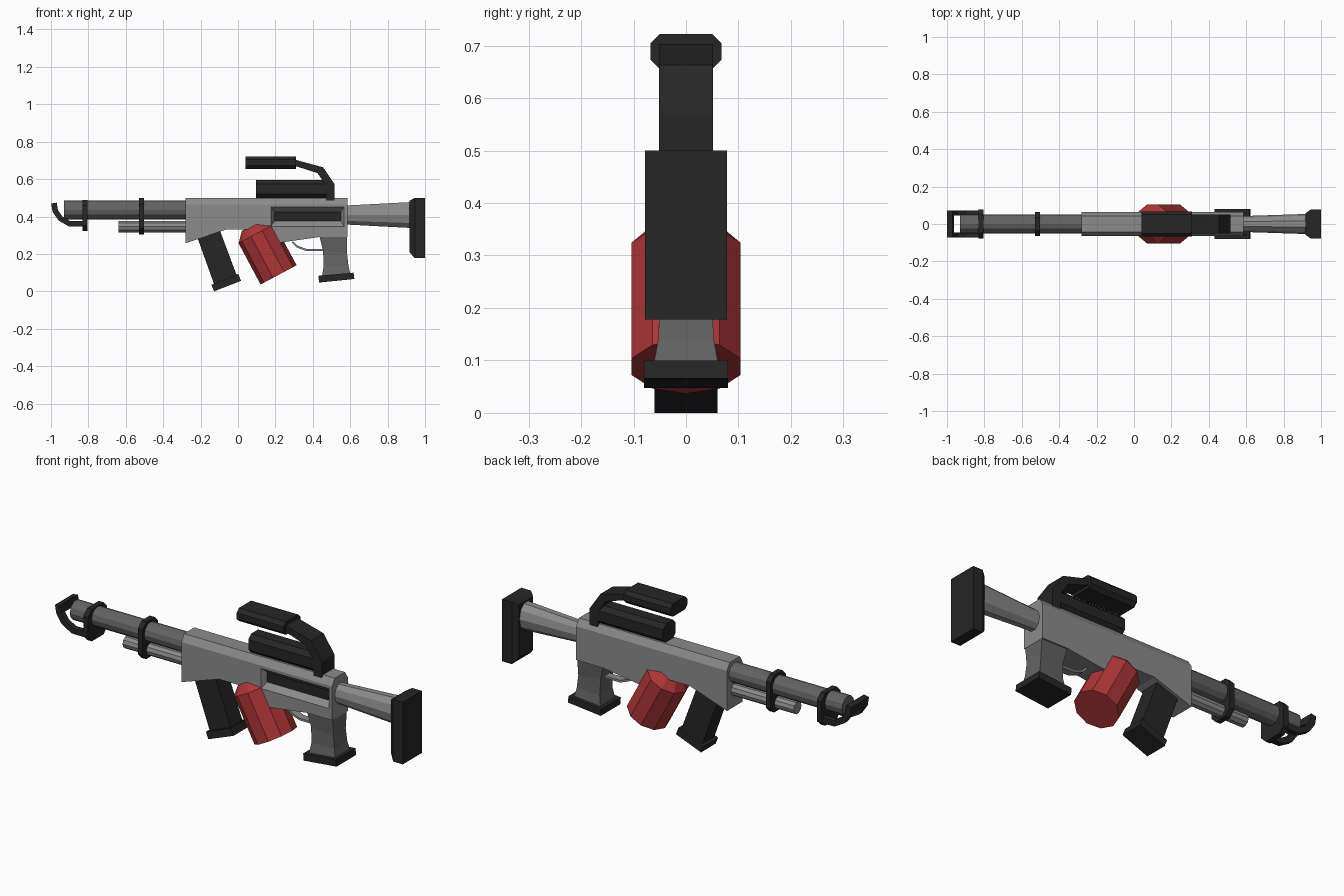
import bpy, bmesh, math
from mathutils import Vector

if "Cube" in bpy.data.objects:
    bpy.data.objects.remove(bpy.data.objects["Cube"])


def material(name, r, g, b):
    m = bpy.data.materials.new(name)
    m.diffuse_color = (r, g, b, 1)
    m.use_nodes = True
    m.node_tree.nodes["Principled BSDF"].inputs["Base Color"].default_value = m.diffuse_color
    return m


LIGHT = material("light_grey", 0.26, 0.26, 0.26)
MID = material("mid_grey", 0.125, 0.125, 0.125)
BLACK = material("near_black", 0.019, 0.019, 0.019)
RED = material("red", 0.42, 0.036, 0.038)


def loft(name, rings, mat):
    """Skin a list of equal-length point rings and cap both ends."""
    bm = bmesh.new()
    vr = [[bm.verts.new(p) for p in ring] for ring in rings]
    n = len(vr[0])
    for a, b in zip(vr, vr[1:]):
        for i in range(n):
            j = (i + 1) % n
            bm.faces.new((a[i], a[j], b[j], b[i]))
    bm.faces.new(vr[0])
    bm.faces.new(vr[-1])
    bmesh.ops.recalc_face_normals(bm, faces=bm.faces)
    me = bpy.data.meshes.new(name)
    bm.to_mesh(me)
    bm.free()
    me.materials.append(mat)
    ob = bpy.data.objects.new(name, me)
    bpy.context.collection.objects.link(ob)
    return ob


def side_prism(name, profile, y0, y1, mat):
    """Extrude an x-z profile between two y values."""
    return loft(name, [[(x, y, z) for x, z in profile] for y in (y0, y1)], mat)


def octagon(x, hy, z0, z1, c):
    """Chamfered rectangle in the y-z plane."""
    return [(x, -hy + c, z0), (x, hy - c, z0), (x, hy, z0 + c), (x, hy, z1 - c),
            (x, hy - c, z1), (x, -hy + c, z1), (x, -hy, z1 - c), (x, -hy, z0 + c)]


def oct_bar(name, x0, x1, hy, z0, z1, c, mat):
    return loft(name, [octagon(x, hy, z0, z1, c) for x in (x0, x1)], mat)


def ellipse(x, ry, rz, z, n):
    return [(x, ry * math.cos(2 * math.pi * i / n), z + rz * math.sin(2 * math.pi * i / n))
            for i in range(n)]


def strip(path, t):
    """Thicken an x-z polyline into a closed profile of thickness t."""
    pts = [Vector(p) for p in path]
    left, right = [], []
    for i, p in enumerate(pts):
        d = (pts[min(i + 1, len(pts) - 1)] - pts[max(i - 1, 0)]).normalized()
        nrm = Vector((-d.y, d.x)) * t / 2
        left.append(p + nrm)
        right.append(p - nrm)
    return [tuple(p) for p in left + right[::-1]]


def rect(x0, x1, z0, z1, y):
    return [(x0, y, z0), (x1, y, z0), (x1, y, z1), (x0, y, z1)]


# Receiver body with chamfered top edges
profile = [(-0.28, 0.257), (-0.065, 0.33), (0.16, 0.33), (0.22, 0.26),
           (0.435, 0.29), (0.585, 0.29), (0.585, 0.5), (-0.28, 0.5)]
receiver = loft("receiver", [[(x, y, min(z, top)) for x, z in profile] for y, top in
                             ((-0.064, 0.465), (-0.042, 0.5), (0.042, 0.5), (0.064, 0.465))], LIGHT)

# Sloped recess on the front side, with a dark floor
cutter = loft("recess_cutter", [rect(0.17, 0.575, 0.335, 0.46, -0.076),
                                rect(0.195, 0.55, 0.375, 0.425, -0.035)], LIGHT)
cutter.hide_render = True
cutter.hide_viewport = True
cut = receiver.modifiers.new("recess", 'BOOLEAN')
cut.operation = 'DIFFERENCE'
cut.object = cutter
cut.solver = 'EXACT'
loft("recess_floor", [rect(0.195, 0.55, 0.375, 0.425, y) for y in (-0.039, -0.031)], BLACK)

# Barrel, lower tube and the two clamps
loft("barrel", [ellipse(x, 0.05, 0.05, 0.435, 12) for x in (-0.93, -0.27)], MID)
loft("lower_tube", [ellipse(x, 0.032, 0.032, 0.346, 10) for x in (-0.64, -0.27)], LIGHT)
oct_bar("front_clamp", -0.832, -0.805, 0.078, 0.322, 0.488, 0.03, BLACK)
oct_bar("rear_clamp", -0.53, -0.503, 0.064, 0.305, 0.498, 0.03, BLACK)

# Curved muzzle hook: two arms joined by a cross bar
hook = [(-0.82, 0.361), (-0.9, 0.361), (-0.95, 0.39), (-0.977, 0.43), (-0.984, 0.472)]
for side, name in ((-1, "hook_arm_front"), (1, "hook_arm_back")):
    side_prism(name, strip(hook, 0.03), side * 0.045, side * 0.073, BLACK)
side_prism("hook_bar", strip(hook[-2:], 0.03), -0.073, 0.073, BLACK)

# Stock cone and chamfered butt pad
loft("stock", [ellipse(0.57, 0.042, 0.053, 0.408, 10),
               ellipse(0.93, 0.054, 0.073, 0.408, 10)], LIGHT)
loft("butt_pad", [[(x, sy * hy, z) for sy, z in ((-1, z0), (1, z0), (1, z1), (-1, z1))]
                  for x, hy, z0, z1 in ((0.918, 0.058, 0.208, 0.485),
                                        (0.945, 0.078, 0.178, 0.5),
                                        (1.0, 0.078, 0.178, 0.5))], BLACK)

# Rear grip with its base, narrowing in the middle
loft("grip", [[(x0, -w, z0), (x1, -w, z1), (x1, w, z1), (x0, w, z0)]
              for x0, x1, z0, z1, w in ((0.434, 0.584, 0.3, 0.3, 0.058),
                                        (0.455, 0.583, 0.215, 0.205, 0.05),
                                        (0.458, 0.59, 0.135, 0.14, 0.053),
                                        (0.447, 0.602, 0.07, 0.085, 0.063))], MID)
side_prism("grip_base", [(0.43, 0.083), (0.433, 0.047), (0.622, 0.066), (0.618, 0.1)],
           -0.08, 0.08, BLACK)

# Trigger guard
side_prism("trigger_guard", strip([(0.29, 0.265), (0.315, 0.24), (0.365, 0.221), (0.46, 0.221)],
                                  0.011), -0.02, 0.02, LIGHT)

# Slanted front grip and its base
side_prism("front_grip", [(-0.22, 0.295), (-0.1, 0.335), (-0.005, 0.08), (-0.125, 0.03)],
           -0.048, 0.048, BLACK)
side_prism("front_grip_base", [(-0.142, 0.035), (-0.128, 0.0), (0.016, 0.056), (0.002, 0.093)],
           -0.06, 0.06, BLACK)

# Tilted ten-sided red canister with a tapered top
axis = Vector((-0.471, 0, 0.882))
across = Vector((0.882, 0, 0.471))
base = Vector((0.217, 0, 0.088))
angles = [2 * math.pi * i / 10 for i in range(10)]
loft("canister", [[base + axis * h + across * r * math.cos(a) + Vector((0, r * math.sin(a), 0))
                   for a in angles]
                  for h, r in ((0, 0.109), (0.25, 0.109), (0.3, 0.062))], RED)

# Top rail, raised sight and the curved arm joining them
oct_bar("top_rail", 0.095, 0.5, 0.051, 0.498, 0.595, 0.022, BLACK)
oct_bar("raised_sight", 0.04, 0.31, 0.068, 0.655, 0.722, 0.018, BLACK)
side_prism("sight_arm", [(0.3, 0.705), (0.455, 0.663), (0.517, 0.572), (0.517, 0.485),
                         (0.47, 0.485), (0.47, 0.565), (0.425, 0.632), (0.3, 0.672)],
           -0.051, 0.051, BLACK)
